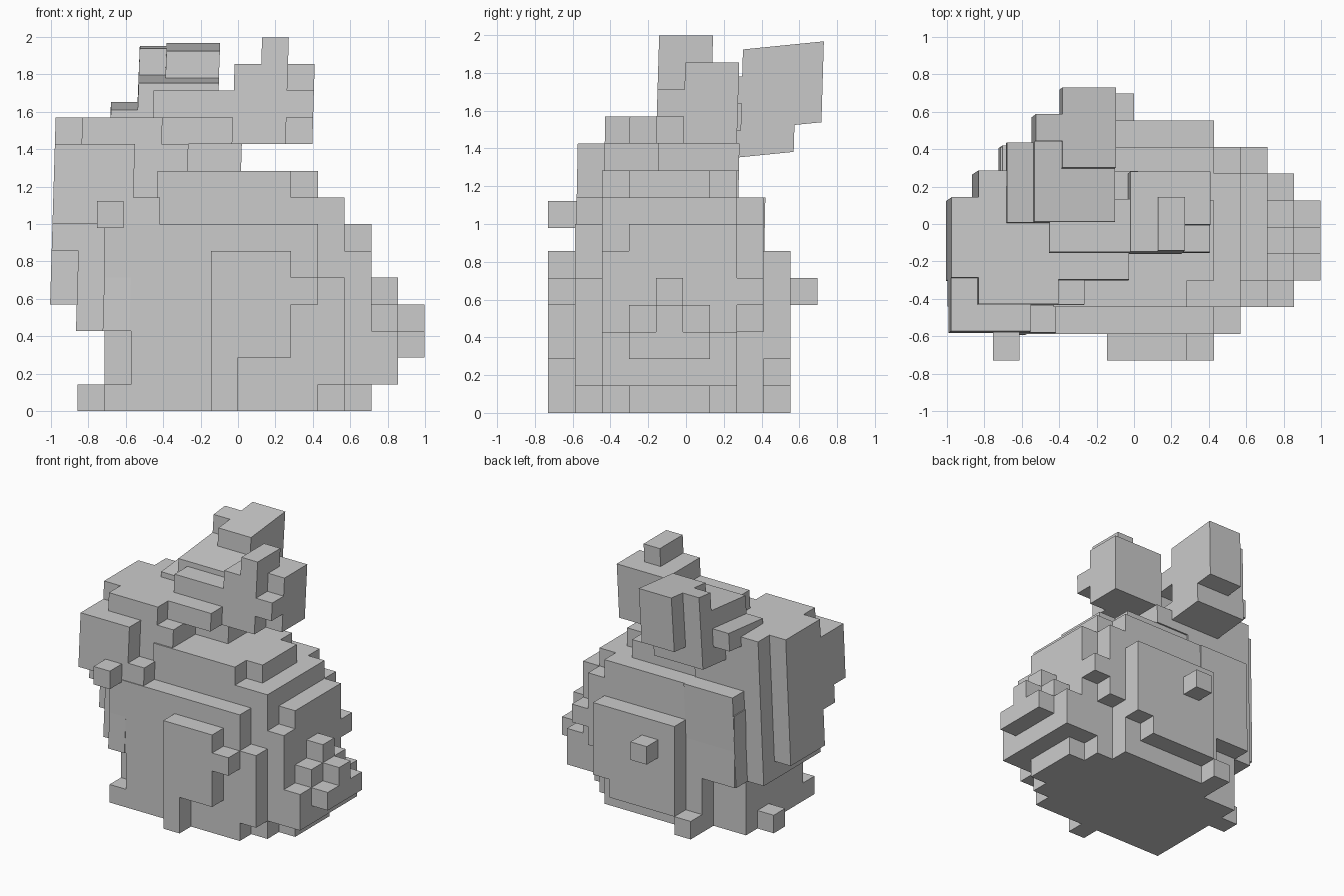
import bpy
import bmesh
import math
from itertools import product
from mathutils import Vector

CELL = 0.1427
ORIGIN = Vector((-1.0, -0.73, 0.0))

cube = bpy.data.objects.get("Cube")
if cube:
    bpy.data.objects.remove(cube, do_unlink=True)

grey = bpy.data.materials.new("stone_grey")
grey.use_nodes = True
colour = (0.6, 0.6, 0.6, 1)
grey.diffuse_color = colour
grey.node_tree.nodes["Principled BSDF"].inputs["Base Color"].default_value = colour


def block(x, y, z):
    """All grid cells inside the three (start, end) ranges."""
    return set(product(range(*x), range(*y), range(*z)))


def blocky_part(name, blocks, shift=(0, 0, 0), lean=(0, 0), pivot=0, tilt=0):
    """Skin the union of blocks; lean slides x and y with height,
    tilt raises the part toward the back."""
    cells = set().union(*blocks)
    bm = bmesh.new()
    corners = {}

    def corner(p):
        if p not in corners:
            co = Vector(p) * CELL + ORIGIN + Vector(shift)
            rise = (p[2] - pivot) * CELL
            co.z += tilt * co.y
            co.x += lean[0] * rise
            co.y += lean[1] * rise
            corners[p] = bm.verts.new(co)
        return corners[p]

    for cell in cells:
        for axis, side in product(range(3), (-1, 1)):
            neighbour = list(cell)
            neighbour[axis] += side
            if tuple(neighbour) in cells:
                continue
            ring = []
            for u, v in ((0, 0), (1, 0), (1, 1), (0, 1)):
                p = list(cell)
                p[axis] += side > 0
                p[(axis + 1) % 3] += u
                p[(axis + 2) % 3] += v
                ring.append(corner(tuple(p)))
            bm.faces.new(ring if side > 0 else ring[::-1])
    # Merge coplanar squares into larger flat faces
    bmesh.ops.dissolve_limit(bm, angle_limit=math.radians(1),
                             verts=bm.verts[:], edges=bm.edges[:])
    mesh = bpy.data.meshes.new(name)
    bm.to_mesh(mesh)
    bm.free()
    mesh.materials.append(grey)
    obj = bpy.data.objects.new(name, mesh)
    bpy.context.collection.objects.link(obj)
    return obj


# Round stepped body, with the haunch plates, feet and tail
trunk = [
    block((2, 10), (1, 7), (0, 1)),
    block((10, 11), (2, 7), (0, 1)),
    block((5, 10), (7, 8), (0, 1)),
    block((3, 11), (1, 7), (1, 3)),
    block((4, 10), (7, 8), (1, 3)),
    block((2, 11), (1, 8), (3, 5)),
    block((2, 10), (1, 8), (5, 7)),
    block((10, 11), (2, 8), (5, 7)),
    block((3, 10), (2, 8), (7, 8)),
    block((10, 11), (2, 7), (7, 8)),
    block((4, 9), (2, 7), (8, 9)),
    block((9, 10), (3, 6), (8, 9)),
    block((2, 3), (2, 7), (1, 3)),
]
rump = [
    block((11, 12), (3, 6), (0, 1)),
    block((11, 12), (2, 7), (1, 6)),
    block((11, 12), (7, 8), (4, 5)),
    block((11, 12), (3, 7), (6, 7)),
]
haunches = [
    block((6, 9), (0, 1), (2, 6)),
    block((9, 10), (0, 1), (4, 5)),
    block((5, 10), (8, 9), (2, 6)),
    block((5, 9), (8, 9), (1, 2)),
    block((6, 7), (9, 10), (4, 5)),
]
feet = [
    block((6, 7), (0, 1), (0, 2)),
    block((4, 5), (7, 9), (0, 1)),
    block((1, 2), (5, 6), (0, 1)),
]
tail = [
    block((12, 13), (2, 7), (1, 3)),
    block((12, 13), (3, 6), (3, 4)),
    block((12, 13), (4, 5), (4, 5)),
    block((13, 14), (3, 6), (2, 3)),
    block((13, 14), (4, 5), (3, 4)),
]
blocky_part("body", trunk + rump + haunches + feet + tail)

# Head with chest, cheeks and nose
face = [
    block((0, 1), (3, 6), (4, 6)),
    block((0, 1), (2, 6), (6, 10)),
    block((0, 3), (1, 3), (7, 10)),
    block((1, 2), (2, 7), (3, 7)),
    block((2, 3), (1, 7), (3, 7)),
    block((1, 3), (2, 7), (7, 10)),
    block((3, 4), (1, 2), (7, 8)),
]
nape = [
    block((2, 5), (2, 8), (3, 8)),
    block((3, 5), (2, 7), (8, 10)),
    block((5, 7), (4, 7), (9, 10)),
    block((0, 1), (3, 6), (10, 11)),
    block((1, 4), (2, 7), (10, 11)),
    block((4, 5), (3, 7), (10, 11)),
]
blocky_part("head", face + nape, lean=(0.03, 0.02), pivot=5)
blocky_part("nose", [block((2, 3), (0, 2), (7, 8))], shift=(-0.04, 0, -0.02))

# Ear reaching up and toward the rump
blocky_part("upright_ear", [
    block((4, 7), (3, 5), (10, 11)),
    block((4, 7), (4, 6), (10, 12)),
    block((7, 8), (4, 7), (10, 13)),
    block((8, 9), (4, 7), (10, 13)),
    block((9, 10), (4, 7), (11, 12)),
    block((9, 10), (5, 7), (10, 13)),
    block((8, 9), (4, 6), (13, 14)),
], shift=(-0.03, 0, 0), lean=(0.03, 0.03), pivot=10)

# Ear flopping out over the far side
blocky_part("flopped_ear", [
    block((3, 6), (6, 9), (9, 10)),
    block((4, 6), (7, 10), (10, 13)),
    block((3, 4), (7, 9), (10, 12)),
    block((3, 4), (8, 9), (12, 13)),
    block((2, 5), (5, 8), (10, 11)),
    block((3, 6), (5, 7), (11, 12)),
], shift=(0.03, 0.02, 0.04), lean=(0.04, 0.03), pivot=10, tilt=0.1)
